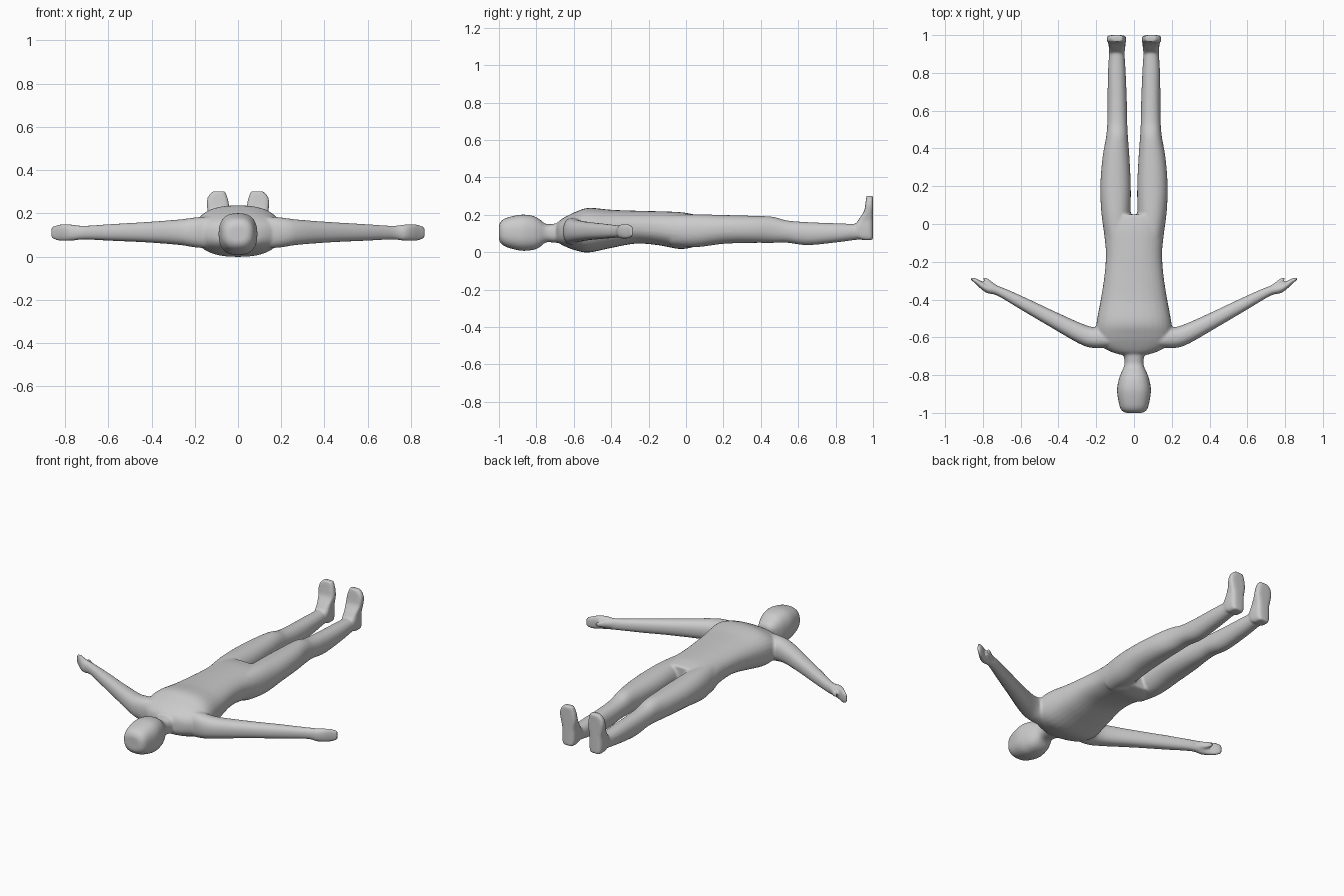
import bpy, bmesh, math
from mathutils import Vector

X, Y, Z = Vector((1, 0, 0)), Vector((0, 1, 0)), Vector((0, 0, 1))
bm = bmesh.new()


def catmull(p0, p1, p2, p3, t):
    return [0.5 * (2 * b + (c - a) * t + (2 * a - 5 * b + 4 * c - d) * t * t
                   + (3 * b - a - 3 * c + d) * t ** 3)
            for a, b, c, d in zip(p0, p1, p2, p3)]


def tube(stations, u, v, power=2.2, steps=5, sides=32, flip=1):
    """Closed loft: each station is (x, y, z, half size on u, half size on v)."""
    s, n, rows = stations, len(stations), []
    for i in range(n - 1):
        for k in range(steps):
            rows.append(catmull(s[max(i - 1, 0)], s[i], s[i + 1], s[min(i + 2, n - 1)], k / steps))
    rows.append(s[-1])
    rings = []
    for x, y, z, a, b in rows:
        ring = []
        for j in range(sides):
            t = 2 * math.pi * j / sides
            c, w = math.cos(t), math.sin(t)
            p = Vector((x, y, z))
            p += u * a * math.copysign(abs(c) ** (2 / power), c)
            p += v * b * math.copysign(abs(w) ** (2 / power), w)
            ring.append(bm.verts.new((p.x * flip, p.y, p.z)))
        rings.append(ring)
    for r, q in zip(rings, rings[1:]):
        for j in range(sides):
            k = (j + 1) % sides
            bm.faces.new((r[j], r[k], q[k], q[j]))
    bm.faces.new(rings[0])
    bm.faces.new(rings[-1])


def along_y(rows):
    """Rows (y, x low, x high, z low, z high) to stations."""
    return [((a + b) / 2, y, (c + d) / 2, (b - a) / 2, (d - c) / 2) for y, a, b, c, d in rows]


def centred(rows):
    return along_y([(y, -w, w, c, d) for y, w, c, d in rows])


# head and neck
tube(centred([(-1.0, .045, .065, .145), (-.985, .067, .042, .17), (-.95, .08, .024, .187),
              (-.88, .09, .008, .201), (-.82, .08, .012, .195), (-.785, .067, .025, .178),
              (-.75, .052, .052, .152), (-.71, .052, .052, .152), (-.64, .075, .045, .165)]), X, Z, 2.5)

# torso
tube(centred([(-.692, .07, .06, .15), (-.675, .125, .046, .17), (-.64, .18, .028, .192),
              (-.59, .2, .01, .216), (-.52, .198, -.001, .237), (-.4, .176, .023, .227),
              (-.27, .156, .046, .222), (-.15, .149, .038, .219), (-.04, .16, .018, .215),
              (.02, .167, .023, .207), (.05, .168, .032, .2)]), X, Z, 2.4)

D = Vector((.45, -.89, 0)).normalized()
for side in (1, -1):
    # leg
    tube(along_y([(-.08, .02, .152, .035, .2), (.05, .018, .172, .027, .203), (.2, .017, .178, .045, .199),
                  (.35, .024, .167, .05, .195), (.46, .032, .148, .05, .19), (.54, .036, .141, .051, .17),
                  (.65, .038, .14, .038, .161), (.8, .044, .138, .052, .155),
                  (.9, .05, .132, .065, .152), (.96, .052, .13, .07, .155)]), X, Z, 2.2, flip=side)
    # foot: toes up, flat sole at y = 1
    tube([(.09, .972, .065, .03, .028), (.09, .957, .085, .041, .043), (.09, .949, .13, .044, .051),
          (.09, .96, .17, .043, .04), (.091, .975, .215, .05, .025), (.094, .979, .25, .051, .021),
          (.094, .981, .28, .043, .019), (.088, .983, .302, .028, .017)], X, Y, 4, flip=side)
    # arm and fingers
    tube([(.1, -.61, .112, .05, .075), (.19, -.603, .112, .06, .07), (.27, -.585, .113, .052, .059),
          (.425, -.507, .113, .042, .047), (.58, -.425, .112, .034, .039), (.71, -.358, .111, .025, .032),
          (.765, -.345, .111, .024, .037), (.8, -.328, .111, .019, .039), (.835, -.303, .111, .013, .037),
          (.862, -.288, .111, .007, .027)], D, Z, 2.3, flip=side)
    # thumb
    tube([(.715, -.35, .113, .018, .022), (.75, -.326, .114, .015, .021), (.778, -.3, .115, .011, .018),
          (.797, -.285, .115, .006, .012)], Vector((.7, -.7, 0)), Z, 2.2, flip=side)

bmesh.ops.recalc_face_normals(bm, faces=bm.faces)
mesh = bpy.data.meshes.new("lying_figure")
bm.to_mesh(mesh)
bm.free()
body = bpy.data.objects.new("lying_figure", mesh)
bpy.context.collection.objects.link(body)

# fuse the parts into one skin with soft joints
fuse = body.modifiers.new("fuse", 'REMESH')
fuse.mode = 'VOXEL'
fuse.voxel_size = .007
fuse.use_smooth_shade = True
soft = body.modifiers.new("soften", 'SMOOTH')
soft.factor = .5
soft.iterations = 5
